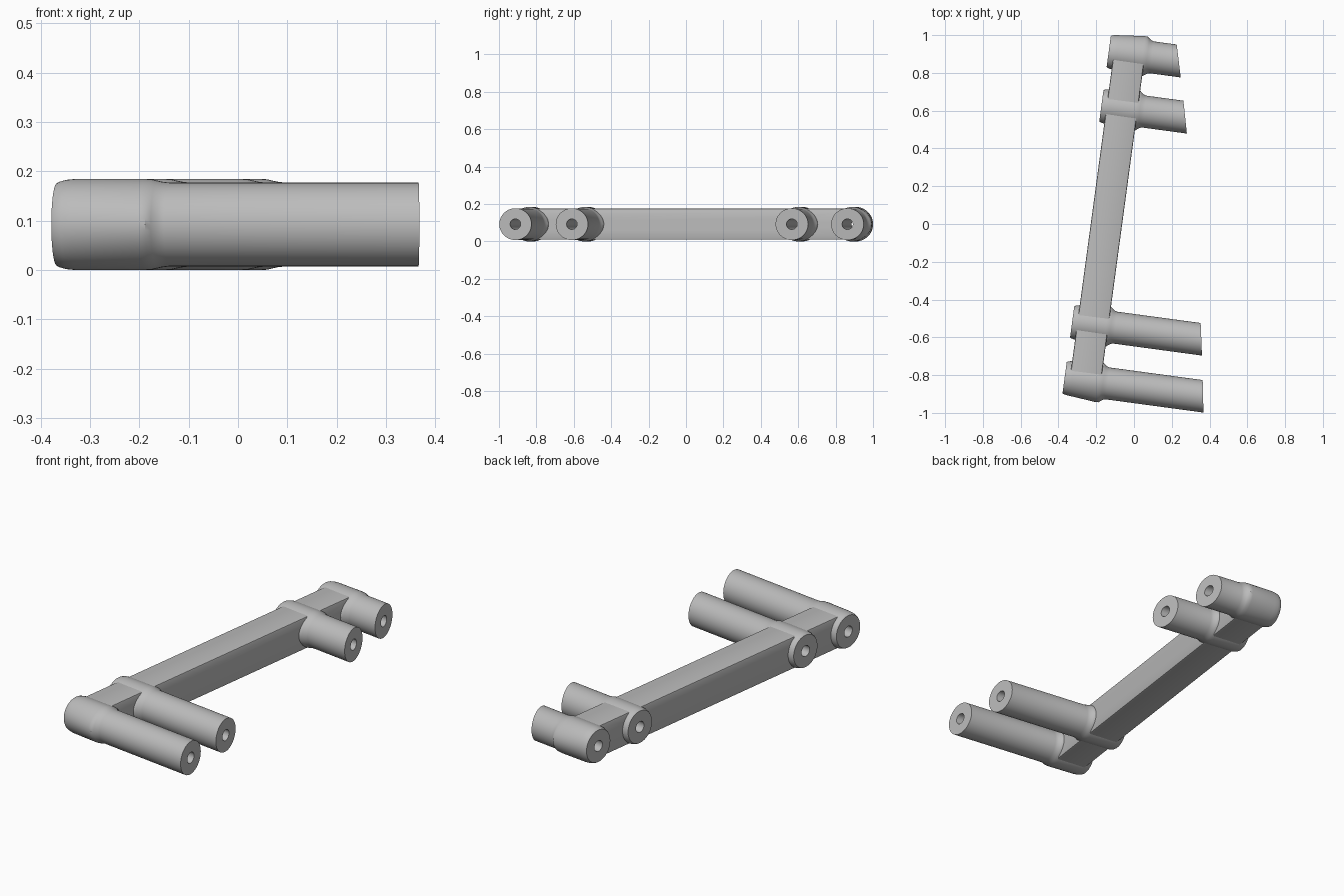
import bpy, bmesh, math
from mathutils import Matrix

if "Cube" in bpy.data.objects:
    bpy.data.objects.remove(bpy.data.objects["Cube"], do_unlink=True)

grey = bpy.data.materials.new("plain_grey")
grey.use_nodes = True
colour = (0.5, 0.5, 0.5, 1)
grey.diffuse_color = colour
grey.node_tree.nodes["Principled BSDF"].inputs["Base Color"].default_value = colour

MID_Z = 0.0925
TURN = Matrix.Translation((0, 0, MID_Z)) @ Matrix.Rotation(math.radians(-7.7), 4, 'Z')
SIDES = 48
BORE = 0.028
BACK, BAR_LEFT, BAR_RIGHT = -0.255, -0.227, -0.062


def finish(bm, name):
    bmesh.ops.recalc_face_normals(bm, faces=bm.faces)
    mesh = bpy.data.meshes.new(name)
    bm.to_mesh(mesh)
    bm.free()
    obj = bpy.data.objects.new(name, mesh)
    bpy.context.collection.objects.link(obj)
    obj.matrix_world = TURN
    mesh.materials.append(grey)
    return obj


def smooth(obj):
    bpy.ops.object.select_all(action='DESELECT')
    obj.select_set(True)
    bpy.context.view_layer.objects.active = obj
    bpy.ops.object.shade_smooth_by_angle(angle=math.radians(35))


def end_curve(y):
    # gentle arc that trims the free ends of all four posts
    return 0.328 - 0.209 * y - 0.03 * y * y


def post(name, y0):
    """Bored round post with a swollen, filleted boss where it meets the bar."""
    # x, radius, sideways fillet (None = trimmed free end)
    stations = [
        (BACK, BORE, 0), (BACK, 0.083, 0), (-0.25, 0.0865, 0),
        (-0.235, 0.0905, 0), (-0.215, 0.0925, 0), (-0.075, 0.0925, 0.014),
        (-0.06, 0.0915, 0.014), (-0.05, 0.089, 0.008), (-0.038, 0.0865, 0.002),
        (-0.025, 0.085, 0), (None, 0.085, 0), (None, BORE, 0)]
    bm = bmesh.new()
    rings = []
    for x, r, fillet in stations:
        ring = []
        for i in range(SIDES):
            a = math.tau * i / SIDES
            c = math.cos(a)
            y = y0 + r * c + fillet * c ** 3
            ring.append(bm.verts.new((end_curve(y) if x is None else x, y, r * math.sin(a))))
        rings.append(ring)
    # close the loop of rings so the last strip is the bore wall
    for a, b in zip(rings, rings[1:] + rings[:1]):
        for i in range(SIDES):
            j = (i + 1) % SIDES
            bm.faces.new((a[i], a[j], b[j], b[i]))
    smooth(finish(bm, name))


posts = {"front_outer_post": -0.855, "front_inner_post": -0.557,
         "rear_inner_post": 0.597, "rear_outer_post": 0.887}

# long bar with slightly eased edges
bm = bmesh.new()
y_min, y_max = min(posts.values()), max(posts.values())
size = (BAR_RIGHT - BAR_LEFT, y_max - y_min, 0.166)
place = Matrix.Translation(((BAR_LEFT + BAR_RIGHT) / 2, (y_min + y_max) / 2, 0))
bmesh.ops.create_cube(bm, size=1, matrix=place @ Matrix.Diagonal((*size, 1)))
long_edges = [e for e in bm.edges if abs(e.verts[0].co.y - e.verts[1].co.y) > 1]
bmesh.ops.bevel(bm, geom=long_edges, offset=0.007, segments=2, affect='EDGES', profile=0.5)
bar = finish(bm, "connecting_bar")

# the posts, and their bores cut through the bar
bm = bmesh.new()
for name, y0 in posts.items():
    post(name, y0)
    bmesh.ops.create_cone(
        bm, cap_ends=True, segments=SIDES, radius1=BORE * 1.1, radius2=BORE * 1.1, depth=0.24,
        matrix=Matrix.Translation((-0.145, y0, 0)) @ Matrix.Rotation(math.pi / 2, 4, 'Y'))
cutter = finish(bm, "bore_cutter")
cutter.hide_render = True
cutter.hide_set(True)
cut = bar.modifiers.new("bores", 'BOOLEAN')
cut.operation = 'DIFFERENCE'
cut.solver = 'EXACT'
cut.object = cutter
smooth(bar)
